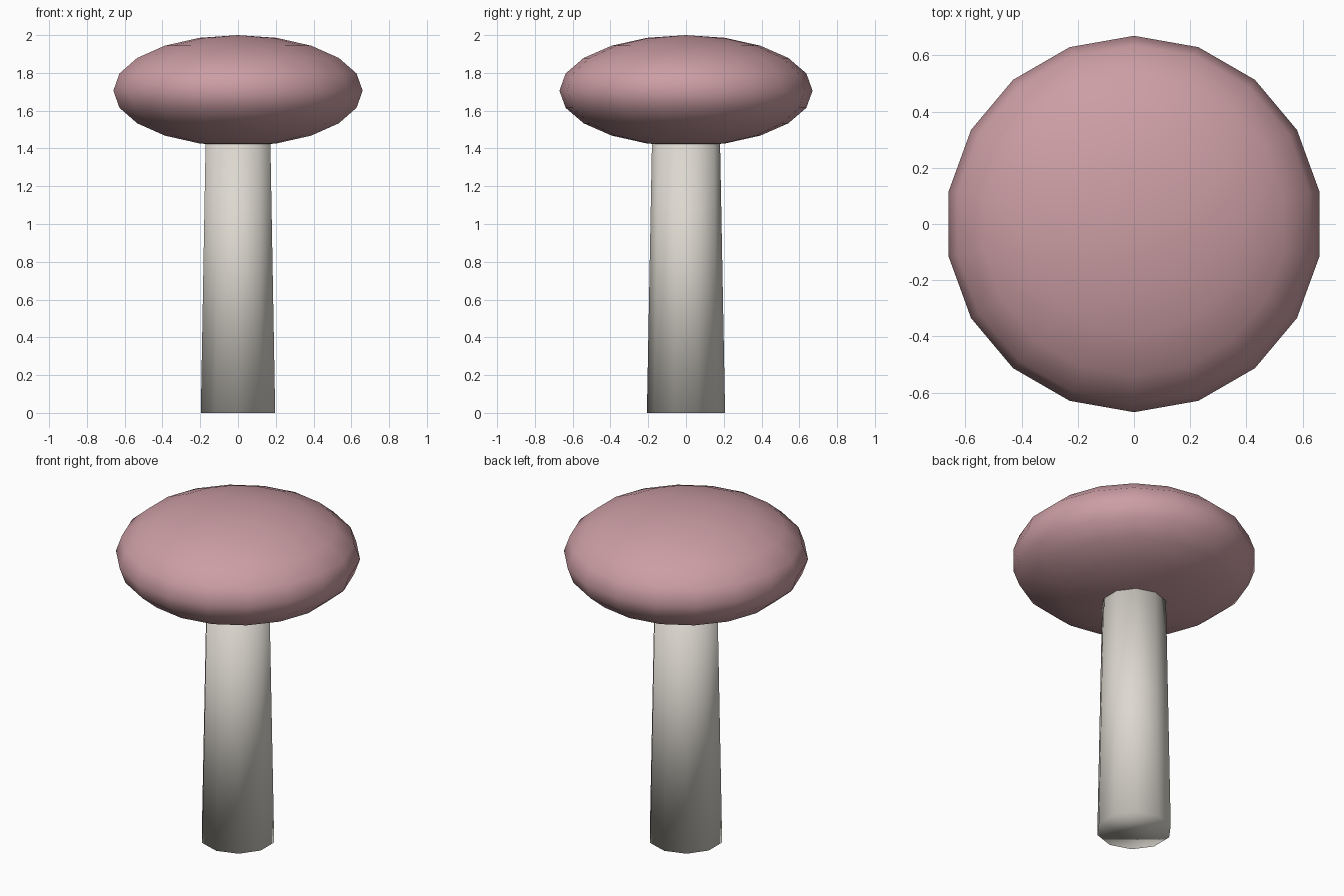
import bpy, bmesh
from math import sin, cos, pi

if "Cube" in bpy.data.objects:
    bpy.data.objects.remove(bpy.data.objects["Cube"])


def lathe(name, profile, sides, color):
    """Revolve (radius, z) points about z, with a corner on the y axis."""
    bm = bmesh.new()
    rings = []
    for r, z in profile:
        if r < 1e-5:
            rings.append([bm.verts.new((0, 0, z))] * sides)
        else:
            rings.append([bm.verts.new((r * sin(2 * pi * i / sides),
                                        r * cos(2 * pi * i / sides), z))
                          for i in range(sides)])
    for a, b in zip(rings, rings[1:]):
        for i in range(sides):
            j = (i + 1) % sides
            bm.faces.new(list(dict.fromkeys((a[i], a[j], b[j], b[i]))))
    # close open ends with flat polygons
    for ring in (rings[0], rings[-1]):
        if len(set(ring)) > 1:
            bm.faces.new(ring)
    bmesh.ops.recalc_face_normals(bm, faces=bm.faces)
    for f in bm.faces:
        f.smooth = True
    me = bpy.data.meshes.new(name)
    bm.to_mesh(me)
    bm.free()
    mat = bpy.data.materials.new(name + "_color")
    mat.diffuse_color = (*color, 1)
    mat.use_nodes = True
    mat.node_tree.nodes["Principled BSDF"].inputs["Base Color"].default_value = mat.diffuse_color
    me.materials.append(mat)
    ob = bpy.data.objects.new(name, me)
    bpy.context.collection.objects.link(ob)
    return ob


# Stem: ten-sided, slightly tapered, ending inside the cap
lathe("stem", [(0.207, 0), (0.179, 1.5)], 10, (0.72, 0.69, 0.63))

# Cap: flattened low-poly sphere
RINGS = 10
cap = [(0.67 * sin(pi * k / RINGS), 1.706 - 0.294 * cos(pi * k / RINGS))
       for k in range(RINGS + 1)]
lathe("cap", cap, 18, (0.60, 0.34, 0.37))
